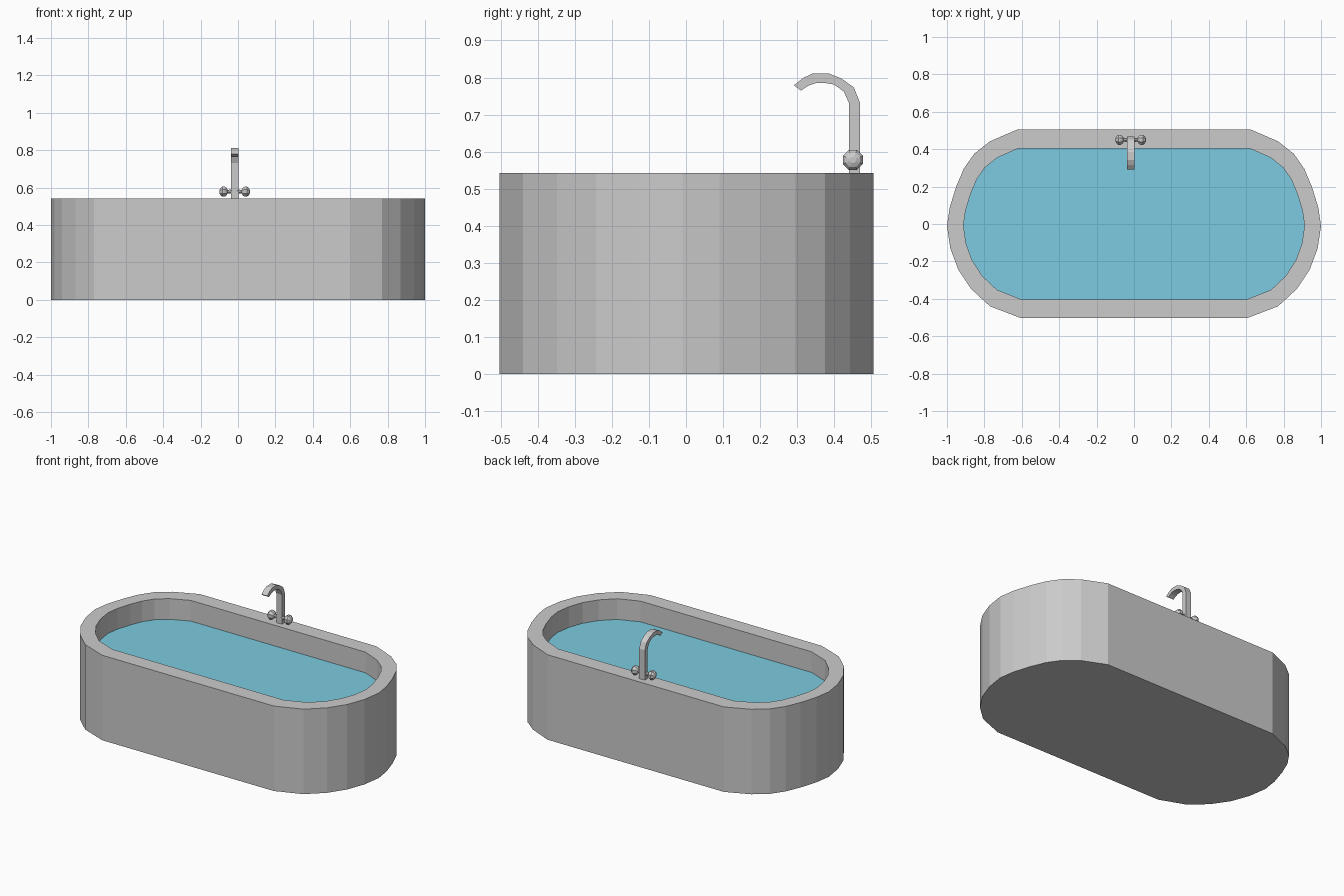
import bpy, bmesh, math

if "Cube" in bpy.data.objects:
    bpy.data.objects.remove(bpy.data.objects["Cube"])

FAUCET_X = -0.018


def finish(name, bm, color=None):
    bmesh.ops.recalc_face_normals(bm, faces=bm.faces[:])
    mesh = bpy.data.meshes.new(name)
    bm.to_mesh(mesh)
    bm.free()
    obj = bpy.data.objects.new(name, mesh)
    bpy.context.collection.objects.link(obj)
    if color:
        mat = bpy.data.materials.new(name)
        mat.diffuse_color = color
        mat.use_nodes = True
        mat.node_tree.nodes["Principled BSDF"].inputs["Base Color"].default_value = mat.diffuse_color
        mesh.materials.append(mat)
    return obj


def ring(bm, points):
    return [bm.verts.new(p) for p in points]


def bridge(bm, a, b):
    n = len(a)
    for i in range(n):
        bm.faces.new((a[i], a[(i + 1) % n], b[(i + 1) % n], b[i]))


# Plan outline: right end from front to back, mirrored for the left end
END = [(0.605, -0.503), (0.77, -0.44), (0.87, -0.348), (0.94, -0.243),
       (0.982, -0.13), (1.0, -0.01), (0.985, 0.09), (0.95, 0.202),
       (0.91, 0.296), (0.855, 0.375), (0.77, 0.442), (0.622, 0.506)]
OUTER = END + [(-x, y) for x, y in reversed(END)]
INNER = [(math.copysign(0.6 + (abs(x) - 0.6) * 0.78, x), y * 0.8) for x, y in OUTER]


def at(outline, z):
    return [(x, y, z) for x, y in outline]


# Tub: solid shell with rim, inner wall and floor
bm = bmesh.new()
rings = [ring(bm, at(OUTER, 0)), ring(bm, at(OUTER, 0.542)),
         ring(bm, at(INNER, 0.542)), ring(bm, at(INNER, 0.1))]
for a, b in zip(rings, rings[1:]):
    bridge(bm, a, b)
bm.faces.new(rings[0])
bm.faces.new(rings[-1])
finish("tub", bm)

# Water surface
bm = bmesh.new()
bm.faces.new(ring(bm, at(INNER, 0.41)))
finish("water", bm, (0.2, 0.6, 0.75, 1))

# Faucet: curved side profile (outer and inner edge) with rectangular section
outer = [(0.469, 0.535), (0.469, 0.733), (0.453, 0.773), (0.42, 0.797),
         (0.385, 0.811), (0.342, 0.811), (0.316, 0.799), (0.291, 0.779)]
inner = [(0.44, 0.535), (0.44, 0.73), (0.426, 0.762), (0.40, 0.781),
         (0.372, 0.786), (0.35, 0.785), (0.33, 0.778), (0.31, 0.765)]
bm = bmesh.new()
sections = []
for (yo, zo), (yi, zi) in zip(outer, inner):
    x0, x1 = FAUCET_X - 0.02, FAUCET_X + 0.02
    sections.append(ring(bm, [(x0, yo, zo), (x1, yo, zo), (x1, yi, zi), (x0, yi, zi)]))
for a, b in zip(sections, sections[1:]):
    bridge(bm, a, b)
bm.faces.new(sections[0])
bm.faces.new(sections[-1])
finish("faucet", bm)

# Tap handles: eight-sided turned knobs on either side of the faucet
KNOB = [(0.01, 0.011), (0.022, 0.012), (0.037, 0.010), (0.043, 0.022), (0.053, 0.029),
        (0.066, 0.029), (0.076, 0.021), (0.081, 0.009)]
for name, side in (("left_handle", -1), ("right_handle", 1)):
    bm = bmesh.new()
    rings = [ring(bm, [(FAUCET_X + side * d,
                        0.45 + r * math.cos(math.tau * (k + 0.5) / 8),
                        0.578 + r * math.sin(math.tau * (k + 0.5) / 8)) for k in range(8)])
             for d, r in KNOB]
    for a, b in zip(rings, rings[1:]):
        bridge(bm, a, b)
    bm.faces.new(rings[0])
    bm.faces.new(rings[-1])
    finish(name, bm)
